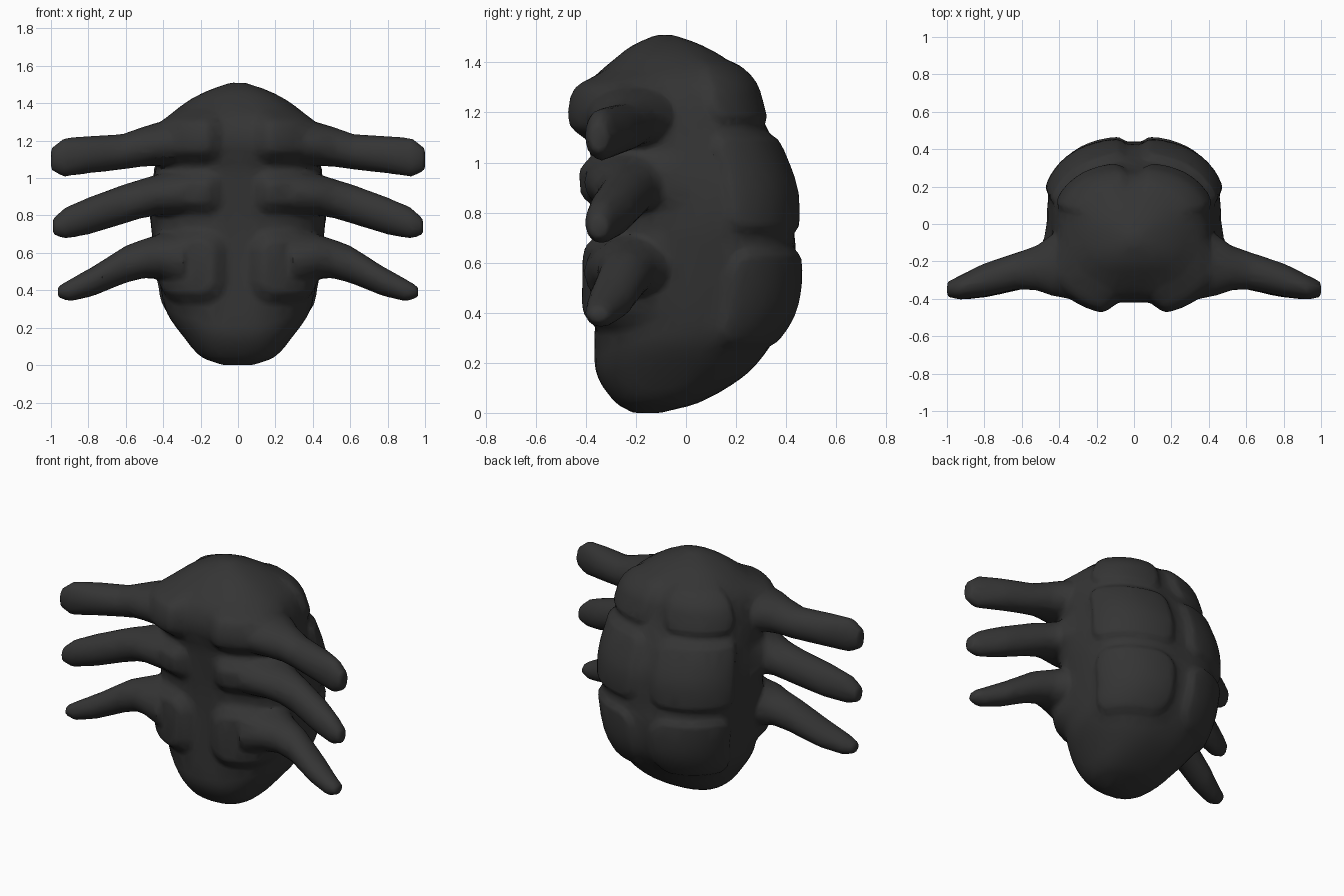
import bpy, bmesh
from math import sin, cos, pi, hypot, radians, copysign

if "Cube" in bpy.data.objects:
    bpy.data.objects.remove(bpy.data.objects["Cube"])

# Core torso profile: height, half width, front y, back y
PROFILE = [
    (0.00, .08, -.21, -.10), (0.04, .19, -.28, .05), (0.15, .29, -.355, .235),
    (0.28, .38, -.365, .345), (0.42, .415, -.36, .42), (0.60, .445, -.355, .44),
    (0.75, .465, -.36, .43), (0.90, .46, -.37, .42), (1.05, .44, -.385, .365),
    (1.20, .42, -.42, .295), (1.32, .375, -.385, .255), (1.41, .27, -.29, .165),
    (1.47, .155, -.21, .06), (1.51, .04, -.12, -.05)]
TOP = PROFILE[-1][0]

# Raised areas: inner edge, outer edge, bottom, top, corner radius
BELLY_PADS = [(.07, .55, 1.06, 1.38, .10), (.07, .55, .79, 1.05, .10),
              (.04, .44, .31, .74, .15)]
BACK_PLATES = [(.02, .56, 1.15, 1.42, .08), (.02, .60, .71, 1.125, .08),
               (.02, .61, .25, .665, .12)]


def core(z):
    """Smoothly interpolated torso section at height z."""
    i = max(k for k in range(len(PROFILE) - 1) if PROFILE[k][0] <= z)
    a, b = PROFILE[i], PROFILE[i + 1]
    before, after = PROFILE[max(i - 1, 0)], PROFILE[min(i + 2, len(PROFILE) - 1)]
    h = b[0] - a[0]
    t = (z - a[0]) / h
    values = []
    for k in (1, 2, 3):
        m0 = h * (b[k] - before[k]) / (b[0] - before[0])
        m1 = h * (after[k] - a[k]) / (after[0] - a[0])
        s = t * t * (3 - 2 * t)
        values.append(a[k] + (b[k] - a[k]) * s + m0 * t * (1 - t) ** 2 - m1 * t * t * (1 - t))
    return values


def raised(u, z, pads, soft):
    """0..1 mask of rounded rectangles with soft borders."""
    best = 0
    for u0, u1, z0, z1, r in pads:
        du = abs(u - (u0 + u1) / 2) - (u1 - u0) / 2 + r
        dz = abs(z - (z0 + z1) / 2) - (z1 - z0) / 2 + r
        d = hypot(max(du, 0), max(dz, 0)) + min(max(du, dz), 0) - r
        t = min(max(-d / soft, 0), 1)
        best = max(best, t * t * (3 - 2 * t))
    return best


def power(v, e):
    return copysign(abs(v) ** e, v)


def loft(bm, rings):
    """Closed tube through rings of points."""
    rows = [[bm.verts.new(p) for p in ring] for ring in rings]
    n = len(rows[0])
    for a, b in zip(rows, rows[1:]):
        for i in range(n):
            j = (i + 1) % n
            bm.faces.new((a[i], a[j], b[j], b[i]))
    bm.faces.new(rows[0])
    bm.faces.new(rows[-1])


def torso_ring(z, n=200):
    w, front, back = core(z)
    mid, depth = (front + back) / 2, (back - front) / 2
    ring = []
    for i in range(n):
        t = 2 * pi * i / n
        s, c = sin(t), cos(t)
        x, y = w * power(s, .82), mid + depth * power(c, .82)
        if c > 0:
            arc = abs((t + pi) % (2 * pi) - pi) * .45
            bump = .03 * raised(arc, z, BACK_PLATES, .035)
        else:
            bump = .07 * raised(abs(x), z, BELLY_PADS, .09) * min(1, -c * 2)
        ring.append((x + s * bump, y + c * bump, z))
    return ring


bm = bmesh.new()
loft(bm, [torso_ring(TOP * k / 170) for k in range(171)])

# Three limbs per side, sharing reach and depth; heights and thickness vary
REACH = [(.30, -.21, .20), (.44, -.22, .165), (.52, -.235, .12), (.62, -.25, .10),
         (.80, -.30, .09), (.93, -.34, .065), (1.0, -.35, .04)]
LIMBS = [
    (1.00, [1.19, 1.18, 1.165, 1.14, 1.125, 1.11, 1.10], [.13, .115, .105, .095, .10, .105, .06]),
    (0.99, [.92, .91, .89, .86, .80, .76, .74], [.13, .11, .105, .105, .10, .085, .045]),
    (0.965, [.56, .58, .57, .54, .45, .40, .39], [.16, .12, .105, .10, .08, .06, .03])]
for side in (-1, 1):
    for scale, heights, thick in LIMBS:
        loft(bm, [[(side * x * scale, y + ry * cos(2 * pi * i / 20), z + rz * sin(2 * pi * i / 20))
                   for i in range(20)]
                  for (x, y, ry), z, rz in zip(REACH, heights, thick)])
bmesh.ops.recalc_face_normals(bm, faces=bm.faces)

mesh = bpy.data.meshes.new("torso_with_limbs")
bm.to_mesh(mesh)
bm.free()
body = bpy.data.objects.new("torso_with_limbs", mesh)
bpy.context.collection.objects.link(body)
bpy.context.view_layer.objects.active = body
body.select_set(True)

# Fuse the parts, soften the joints, then reduce to a faceted sculpt
fuse = body.modifiers.new("fuse", 'REMESH')
fuse.mode = 'VOXEL'
fuse.voxel_size = .014
soften = body.modifiers.new("soften", 'SMOOTH')
soften.factor = .5
soften.iterations = 6
reduce = body.modifiers.new("reduce", 'DECIMATE')
reduce.ratio = .1
for name in [m.name for m in body.modifiers]:
    bpy.ops.object.modifier_apply(modifier=name)

# Single charcoal colour
charcoal = bpy.data.materials.new("charcoal")
charcoal.use_nodes = True
colour = (.035, .035, .035, 1)
charcoal.diffuse_color = colour
charcoal.node_tree.nodes["Principled BSDF"].inputs["Base Color"].default_value = colour
body.data.materials.clear()
body.data.materials.append(charcoal)
bpy.ops.object.shade_smooth_by_angle(angle=radians(35))
